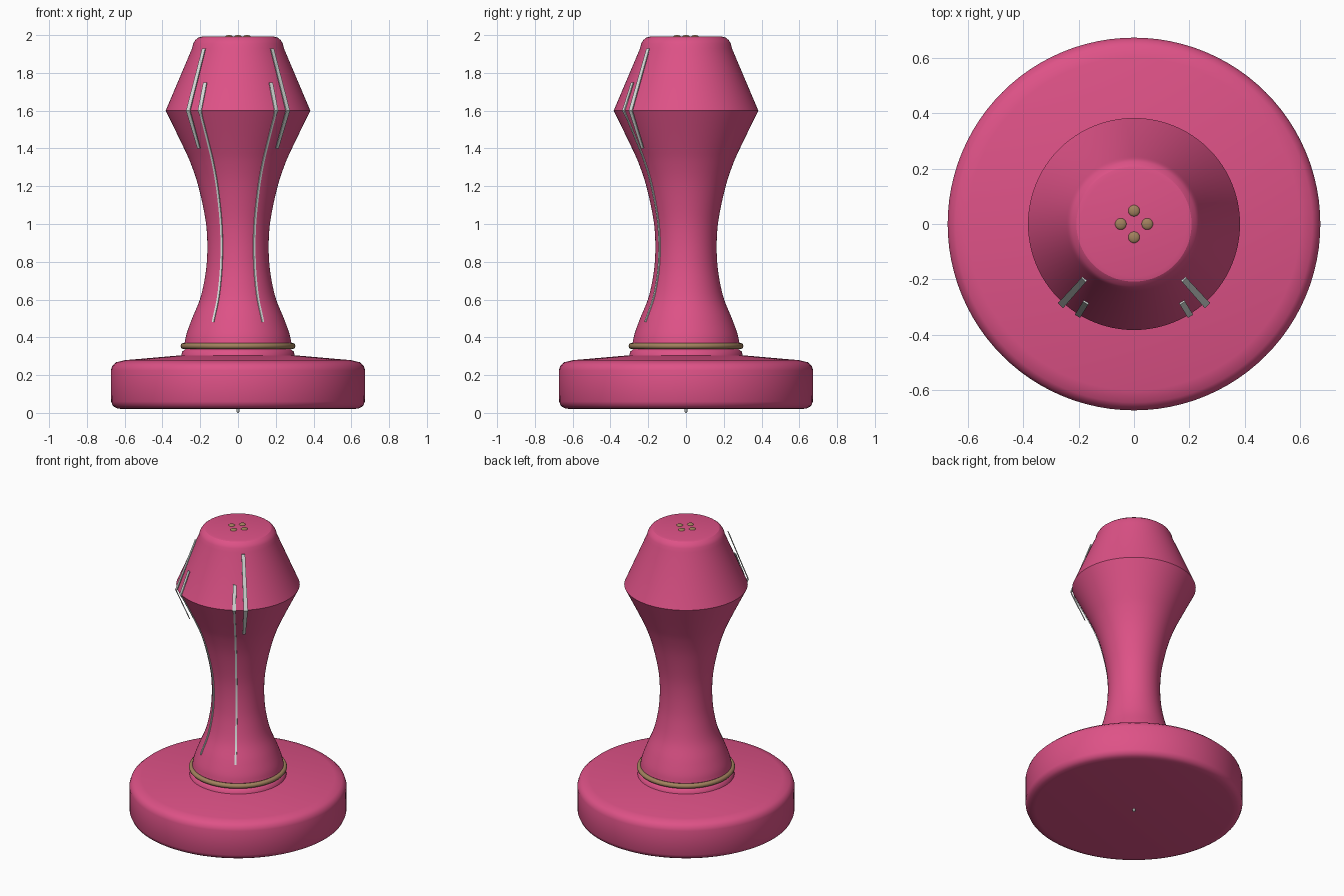
import bpy
import bmesh
from math import sin, cos, pi, radians
from mathutils import Vector

default = bpy.data.objects.get("Cube")
if default:
    bpy.data.objects.remove(default)


def material(name, rgb):
    mat = bpy.data.materials.new(name)
    mat.use_nodes = True
    mat.diffuse_color = (*rgb, 1)
    mat.node_tree.nodes["Principled BSDF"].inputs["Base Color"].default_value = (*rgb, 1)
    return mat


pink = material("pink", (0.73, 0.084, 0.242))
brass = material("brass", (0.36, 0.22, 0.11))
silver = material("pale silver", (0.72, 0.76, 0.74))


def finish(name, bm, mat, angle=30):
    bmesh.ops.recalc_face_normals(bm, faces=bm.faces)
    mesh = bpy.data.meshes.new(name)
    bm.to_mesh(mesh)
    bm.free()
    obj = bpy.data.objects.new(name, mesh)
    bpy.context.collection.objects.link(obj)
    mesh.materials.append(mat)
    bpy.ops.object.select_all(action='DESELECT')
    obj.select_set(True)
    bpy.context.view_layer.objects.active = obj
    bpy.ops.object.shade_smooth_by_angle(angle=radians(angle))
    return obj


def lathe(name, profile, mat, closed=False, angle=30, sides=96):
    """Revolve (radius, height) points around z; open ends get caps."""
    bm = bmesh.new()
    rings = [[bm.verts.new((r * cos(2 * pi * i / sides), r * sin(2 * pi * i / sides), z))
              for i in range(sides)] for r, z in profile]
    pairs = list(zip(rings, rings[1:]))
    if closed:
        pairs.append((rings[-1], rings[0]))
    else:
        bm.faces.new(rings[0])
        bm.faces.new(rings[-1])
    for a, b in pairs:
        for i in range(sides):
            j = (i + 1) % sides
            bm.faces.new((a[i], a[j], b[j], b[i]))
    return finish(name, bm, mat, angle)


def smooth_path(points, steps=5):
    """Catmull-Rom curve through the points."""
    pts = [Vector(p) for p in points]
    pts = [2 * pts[0] - pts[1]] + pts + [2 * pts[-1] - pts[-2]]
    out = []
    for a, b, c, d in zip(pts, pts[1:], pts[2:], pts[3:]):
        for s in range(steps):
            t = s / steps
            out.append(0.5 * (2 * b + (c - a) * t + (2 * a - 5 * b + 4 * c - d) * t ** 2
                              + (3 * b - a - 3 * c + d) * t ** 3))
    return out + [pts[-2]]


# Handle: flared foot, slim neck, faceted head
neck = smooth_path([(0.283, 0.37), (0.272, 0.42), (0.243, 0.5), (0.202, 0.6), (0.178, 0.7),
                    (0.165, 0.8), (0.163, 0.92), (0.175, 1.04), (0.21, 1.2),
                    (0.25, 1.32), (0.295, 1.42), (0.383, 1.6)])
head = [(0.243, 1.93), (0.237, 1.955), (0.225, 1.975), (0.208, 1.988), (0.19, 1.992)]
lathe("handle", [(0.27, 0.29), (0.27, 0.36)] + [tuple(p) for p in neck] + head, pink, angle=24)

# Broad rounded base disc
lathe("base", [(0.61, 0.02), (0.64, 0.024), (0.662, 0.036), (0.672, 0.06), (0.673, 0.225),
               (0.665, 0.25), (0.645, 0.268), (0.6, 0.279), (0.3, 0.305), (0.295, 0.325),
               (0.275, 0.34)], pink, angle=40)

# Collar ring
lathe("collar_ring", [(0.288 + 0.016 * cos(a * pi / 6), 0.354 + 0.016 * sin(a * pi / 6))
                      for a in range(12)], brass, closed=True, angle=60)

# Tiny centre point under the base
lathe("base_centre_point", [(0.003, 0), (0.008, 0.006), (0.008, 0.03)], silver, sides=12)

# Four studs on the crown
for k, label in enumerate(("left", "back", "right", "front")):
    bm = bmesh.new()
    bmesh.ops.create_uvsphere(bm, u_segments=20, v_segments=12, radius=0.021)
    bmesh.ops.scale(bm, vec=(1, 1, 0.45), verts=bm.verts)
    bmesh.ops.translate(bm, vec=(0.048 * cos(k * pi / 2), 0.048 * sin(k * pi / 2), 1.9905),
                        verts=bm.verts)
    finish("crown_stud_" + label, bm, brass, 60)


# Inlay strips: (radius, height, width) along a fixed direction round the handle
def strip(name, path, degrees):
    a = radians(degrees)
    out, side = Vector((sin(a), -cos(a), 0)), Vector((cos(a), sin(a), 0))
    bm = bmesh.new()
    rows = []
    for r, z, w in path:
        rows.append([bm.verts.new(out * (r - d) + side * (s * w / 2) + Vector((0, 0, z)))
                     for d, s in ((0, -1), (0, 1), (0.006, 1), (0.006, -1))])
    for p, q in zip(rows, rows[1:]):
        for i in range(4):
            j = (i + 1) % 4
            bm.faces.new((p[i], p[j], q[j], q[i]))
    bm.faces.new(rows[0])
    bm.faces.new(rows[-1])
    finish(name, bm, silver, 20)


outer = [(0.272, 1.93, 0.022), (0.397, 1.6, 0.026), (0.312, 1.4, 0.018)]
lower = [(p.x + 0.006, p.y, 0.012) for p in reversed(neck) if 0.47 < p.y < 1.58]
inner = [(0.335, 1.75, 0.022), (0.391, 1.6, 0.022)] + lower
for label, sign in (("left", 1), ("right", -1)):
    strip("outer_strip_" + label, outer, sign * 42)
    strip("inner_strip_" + label, inner, sign * 31.5)
